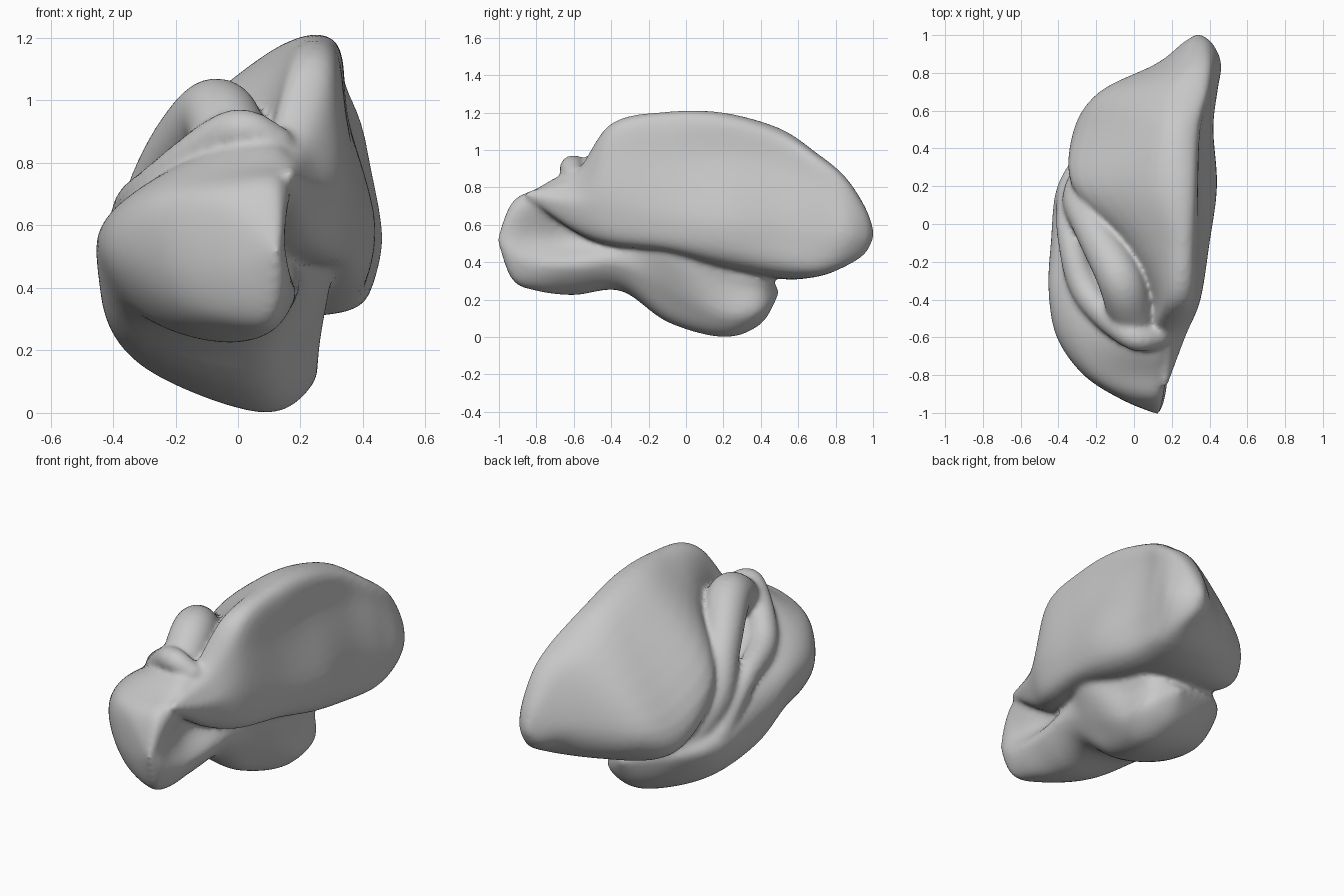
import bpy
import bmesh
from mathutils import Vector, Matrix

default_cube = bpy.data.objects.get("Cube")
if default_cube:
    bpy.data.objects.remove(default_cube, do_unlink=True)


def spline(points, steps, closed=False):
    """Smooth curve running through every given point."""
    count = len(points)
    result = []

    def pick(index):
        if closed:
            return points[index % count]
        return points[max(0, min(count - 1, index))]

    for segment in range(count if closed else count - 1):
        a, b, c, d = (pick(segment + offset) for offset in (-1, 0, 1, 2))
        for step in range(steps):
            t = step / steps
            linear = (c - a) * t
            square = (a * 2 - b * 5 + c * 4 - d) * t * t
            cubic = (b * 3 - a - c * 3 + d) * t ** 3
            result.append(b + (linear + square + cubic) * 0.5)
    if not closed:
        result.append(points[-1].copy())
    return result


def add_lobe(bm, front_tip, sections, back_tip, steps=6):
    """Closed loft through outlines (x, z) placed along y, ending in two tips."""
    rings = []
    for y, outline in sections:
        rings.append(spline([Vector((x, y, z)) for x, z in outline], steps, True))
    sides = len(rings[0])
    rings.insert(0, [Vector(front_tip)] * sides)
    rings.append([Vector(back_tip)] * sides)
    columns = [spline([ring[side] for ring in rings], steps) for side in range(sides)]
    grid = [[bm.verts.new(point) for point in column] for column in columns]
    made = []
    for side in range(sides):
        here, following = grid[side], grid[(side + 1) % sides]
        for row in range(len(here) - 1):
            corners = (here[row], following[row], following[row + 1], here[row + 1])
            made.append(bm.faces.new(corners))
    ends = [column[end] for column in grid for end in (0, -1)]
    bmesh.ops.remove_doubles(bm, verts=ends, dist=0.0001)
    bmesh.ops.recalc_face_normals(bm, faces=[face for face in made if face.is_valid])


def add_fold(bm, path, steps=9):
    """Rounded ridge of varying thickness along a path of (x, y, z, radius)."""
    for x, y, z, radius in spline([Vector(point) for point in path], steps):
        bmesh.ops.create_icosphere(bm, subdivisions=3, radius=radius,
                                   matrix=Matrix.Translation((x, y, z)))


bm = bmesh.new()

# Large upper lobe: outlines go from the top, down the outer side,
# along the bottom and up the inner side
add_lobe(bm, (.17, -.88, .77), [
    (-.6, [(.2, .86), (.25, .78), (.27, .7), (.22, .58),
           (.1, .58), (.06, .7), (.12, .86)]),
    (-.4, [(.29, 1.12), (.33, .95), (.35, .68), (.28, .5),
           (0, .55), (.08, .85), (.17, 1.11)]),
    (-.1, [(.31, 1.18), (.35, .95), (.4, .62), (.32, .46),
           (0, .55), (-.05, .92), (.17, 1.17)]),
    (.2, [(.31, 1.18), (.35, .95), (.44, .58), (.32, .38),
          (-.16, .45), (-.32, .75), (.08, 1.14)]),
    (.5, [(.32, 1.09), (.36, .9), (.42, .55), (.33, .33),
          (-.2, .35), (-.3, .58), (.1, 1.06)]),
    (.7, [(.36, .97), (.41, .82), (.44, .5), (.36, .33),
          (-.02, .37), (-.18, .56), (.13, .93)]),
    (.85, [(.38, .85), (.43, .74), (.46, .53), (.38, .38),
           (.2, .43), (.12, .57), (.25, .82)]),
    (.96, [(.36, .69), (.4, .64), (.41, .53), (.36, .45),
           (.28, .48), (.26, .56), (.3, .67)]),
], (.34, 1.01, .55))

# Front lobe, grooved on its outer side, running back into the low bowl
add_lobe(bm, (.13, -1.01, .52), [
    (-.93, [(.1, .72), (.15, .67), (.15, .54), (.16, .42),
            (.11, .31), (.01, .35), (-.06, .48), (-.04, .66)]),
    (-.8, [(.06, .79), (.17, .75), (.13, .54), (.18, .38),
           (.08, .25), (-.15, .31), (-.26, .5), (-.22, .7)]),
    (-.6, [(0, .87), (.17, .82), (.1, .54), (.19, .38),
           (.03, .23), (-.24, .28), (-.405, .5), (-.33, .7)]),
    (-.35, [(-.1, .78), (.17, .7), (.17, .54), (.2, .38),
            (.04, .25), (-.33, .31), (-.45, .5), (-.39, .65)]),
    (-.1, [(-.25, .64), (.25, .6), (.3, .48), (.2, .22),
           (.04, .08), (-.36, .22), (-.44, .42), (-.39, .57)]),
    (.2, [(-.15, .5), (.22, .42), (.25, .28), (.24, .1),
          (.08, 0), (-.27, .13), (-.4, .33), (-.36, .45)]),
    (.4, [(-.1, .4), (.2, .34), (.22, .25), (.22, .13),
          (.08, .07), (-.1, .15), (-.25, .31), (-.2, .37)]),
], (.08, .5, .24))

# Inner fold climbing the side to a peak beside the upper lobe
add_fold(bm, [(-.2, .3, .36, .1), (-.28, .14, .58, .1), (-.22, -.02, .79, .1),
              (-.08, -.28, .95, .12), (-.02, -.46, .87, .12), (.03, -.56, .77, .1)])

# Outer fold that forms the raised rim of the front lobe
add_fold(bm, [(-.33, .17, .4, .08), (-.34, -.05, .63, .07), (-.25, -.36, .72, .08),
              (-.02, -.59, .9, .07), (.12, -.6, .86, .06)])

# Fuse the lobes and folds into one soft skin
mesh = bpy.data.meshes.new("folded_body")
bm.to_mesh(mesh)
bm.free()
body = bpy.data.objects.new("folded_body", mesh)
bpy.context.collection.objects.link(body)
remesh = body.modifiers.new("fuse", 'REMESH')
remesh.mode = 'VOXEL'
remesh.voxel_size = 0.014
soften = body.modifiers.new("soften", 'SMOOTH')
soften.factor = 0.5
soften.iterations = 10
bpy.ops.object.select_all(action='DESELECT')
body.select_set(True)
bpy.context.view_layer.objects.active = body
bpy.ops.object.convert(target='MESH')
bpy.ops.object.shade_smooth()

# Plain grey surface
grey = bpy.data.materials.new("plain_grey")
grey.use_nodes = True
colour = (0.58, 0.58, 0.58, 1)
grey.diffuse_color = colour
grey.node_tree.nodes["Principled BSDF"].inputs["Base Color"].default_value = colour
body.data.materials.clear()
body.data.materials.append(grey)
